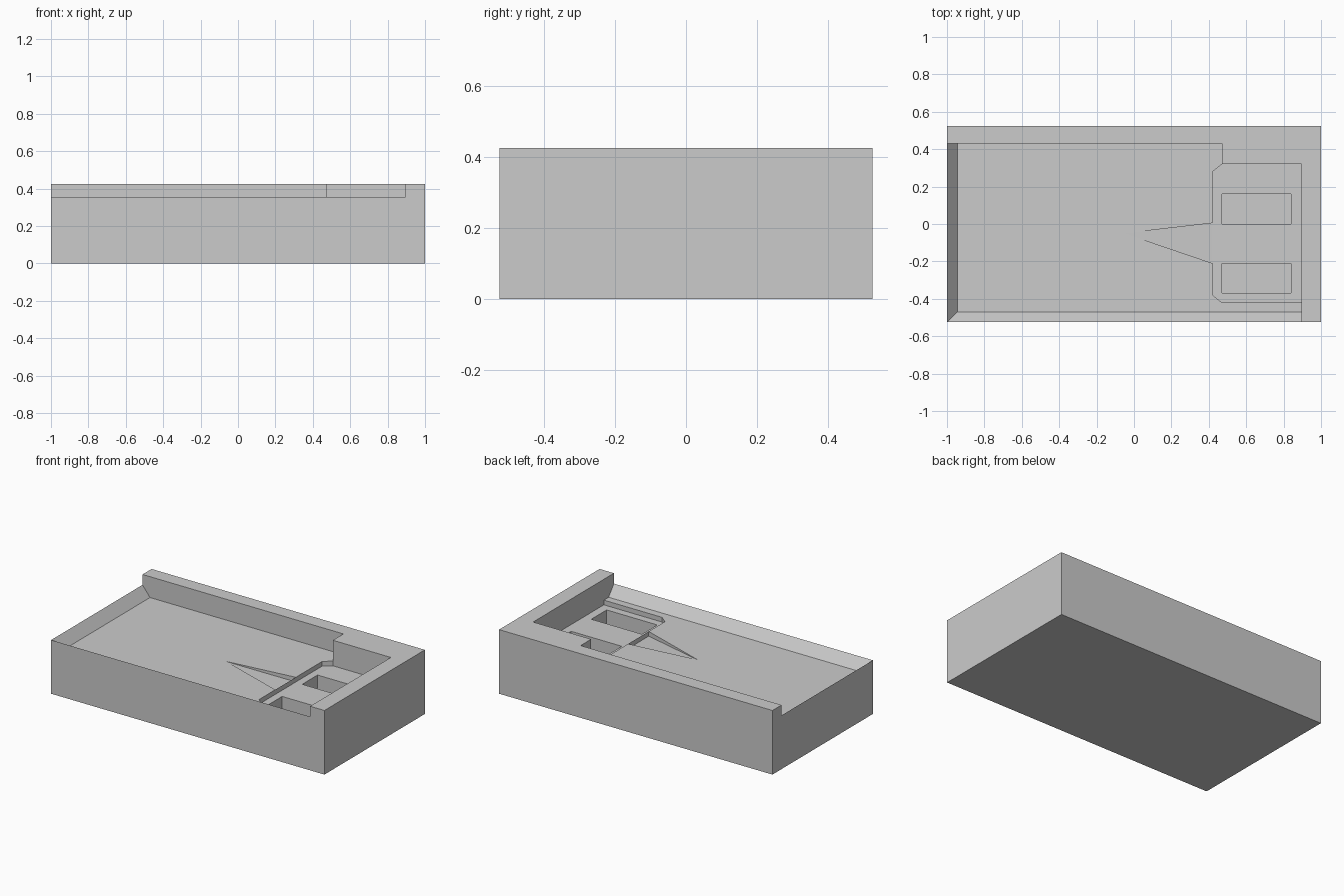
import bpy, bmesh

if "Cube" in bpy.data.objects:
    bpy.data.objects.remove(bpy.data.objects["Cube"])

TOP, RIM, FLOOR, RECESS, POCKET = 0.424, 0.355, 0.286, 0.255, 0.12


def loft(name, low, high):
    """Closed solid between two matching rings of 3D points."""
    bm = bmesh.new()
    a = [bm.verts.new(p) for p in low]
    b = [bm.verts.new(p) for p in high]
    bm.faces.new(a[::-1])
    bm.faces.new(b)
    n = len(a)
    for i in range(n):
        j = (i + 1) % n
        bm.faces.new((a[i], a[j], b[j], b[i]))
    bmesh.ops.recalc_face_normals(bm, faces=bm.faces)
    mesh = bpy.data.meshes.new(name)
    bm.to_mesh(mesh)
    bm.free()
    obj = bpy.data.objects.new(name, mesh)
    bpy.context.collection.objects.link(obj)
    return obj


def prism(name, outline, z0, z1):
    return loft(name, [(x, y, z0) for x, y in outline],
                [(x, y, z1) for x, y in outline])


def rect(x0, x1, y0, y1):
    return [(x0, y0), (x1, y0), (x1, y1), (x0, y1)]


# Solid block
block = prism("base_block", rect(-1, 1, -0.525, 0.525), 0, TOP)

# Main tray: upright back and right walls, sloped left and front edges
z_high = 0.5
spread = 0.055 * (z_high - FLOOR) / (RIM - FLOOR)


def tray_ring(grow, z):
    left, front = -0.945 - grow, -0.47 - grow
    return [(x, y, z) for x, y in (
        (left, front), (0.895, front), (0.895, 0.32),
        (0.47, 0.32), (0.47, 0.43), (left, 0.43))]


cutters = [loft("tray_cutter", tray_ring(0, FLOOR), tray_ring(spread, z_high))]

# Shallow recess with two chamfered corners
recess = [(0.895, 0.32), (0.47, 0.32), (0.42, 0.28),
          (0.42, -0.38), (0.47, -0.42), (0.895, -0.42)]
cutters.append(prism("recess_cutter", recess, RECESS, 0.31))

# Pointed ramp running from the floor down into the recess
tip, side_a, side_b = (-0.05, -0.05), (0.42, -0.21), (0.42, 0.005)
cutters.append(loft("ramp_cutter",
                    [(*tip, FLOOR - 0.001), (*side_a, RECESS), (*side_b, RECESS)],
                    [(*p, 0.31) for p in (tip, side_a, side_b)]))

# Two rectangular pockets
for y0 in (-0.37, 0.0):
    cutters.append(prism("pocket_cutter", rect(0.47, 0.84, y0, y0 + 0.16), POCKET, 0.31))

for cutter in cutters:
    cutter.hide_render = True
    cutter.hide_set(True)
    mod = block.modifiers.new(cutter.name, 'BOOLEAN')
    mod.operation = 'DIFFERENCE'
    mod.solver = 'EXACT'
    mod.object = cutter
